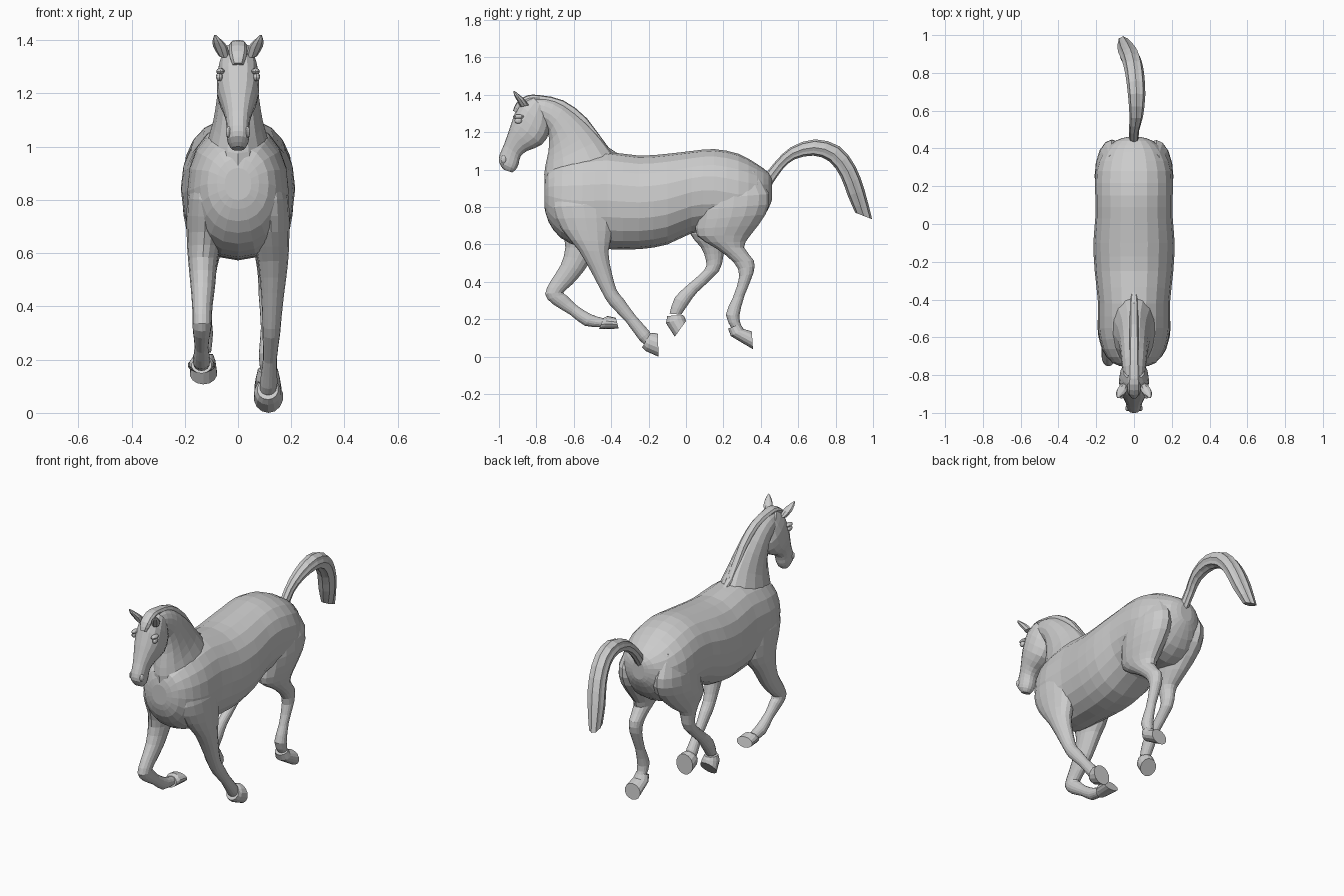
import bpy, bmesh, math
from mathutils import Vector


def spline(rows, steps):
    """Catmull-Rom in-betweens for a list of station tuples."""
    out = []
    for i in range(len(rows) - 1):
        p0, p1 = Vector(rows[max(i - 1, 0)]), Vector(rows[i])
        p2, p3 = Vector(rows[i + 1]), Vector(rows[min(i + 2, len(rows) - 1)])
        for s in range(steps):
            t = s / steps
            out.append(0.5 * (2 * p1 + (p2 - p0) * t + (2 * p0 - 5 * p1 + 4 * p2 - p3) * t * t
                              + (3 * p1 - p0 - 3 * p2 + p3) * t ** 3))
    return out + [Vector(rows[-1])]


def loft(name, rows, sides=16, steps=2, power=1.0, ridge=0.0):
    """Each station: edge A (y, z), opposite edge B (y, z), half width, centre x."""
    bm = bmesh.new()
    rings = []
    for ay, az, by, bz, w, x in spline(rows, steps):
        ring = []
        for k in range(sides):
            t = 2 * math.pi * k / sides
            c, s = math.cos(t), math.sin(t)
            g = 1 - ridge * (k % 2)
            c = math.copysign(abs(c) ** power, c) * g
            s = math.copysign(abs(s) ** power, s) * g
            ring.append(bm.verts.new((x + w * s, (ay + by) / 2 + (ay - by) / 2 * c,
                                      (az + bz) / 2 + (az - bz) / 2 * c)))
        rings.append(ring)
    for r0, r1 in zip(rings, rings[1:]):
        for k in range(sides):
            j = (k + 1) % sides
            bm.faces.new((r0[k], r0[j], r1[j], r1[k]))
    bm.faces.new(rings[0])
    bm.faces.new(rings[-1])
    bmesh.ops.recalc_face_normals(bm, faces=bm.faces)
    mesh = bpy.data.meshes.new(name)
    bm.to_mesh(mesh)
    bm.free()
    ob = bpy.data.objects.new(name, mesh)
    bpy.context.collection.objects.link(ob)
    return ob


def ball(name, loc, scale):
    bpy.ops.mesh.primitive_uv_sphere_add(segments=12, ring_count=8, location=loc)
    bpy.context.object.name = name
    bpy.context.object.scale = scale


# Torso: bottom edge, top edge
torso = [(-.757, .80, -.757, .92, .05), (-.735, .72, -.735, 1.0, .115), (-.67, .635, -.66, 1.05, .165),
         (-.56, .585, -.55, 1.08, .19), (-.42, .575, -.42, 1.095, .19), (-.25, .575, -.25, 1.075, .208),
         (-.10, .60, -.10, 1.085, .215), (.03, .66, .03, 1.10, .205), (.15, .67, .15, 1.11, .205),
         (.28, .65, .28, 1.085, .203), (.38, .70, .38, 1.03, .165), (.44, .79, .44, .985, .10),
         (.46, .84, .46, .95, .04)]
loft("torso", [r + (0,) for r in torso], sides=20, power=.92)

# Neck: throat edge, crest edge
neck = [(-.70, .76, -.33, 1.02, .14), (-.755, .92, -.395, 1.095, .118), (-.752, 1.02, -.45, 1.165, .094),
        (-.735, 1.10, -.535, 1.255, .08), (-.735, 1.19, -.65, 1.345, .07), (-.77, 1.24, -.75, 1.385, .062),
        (-.84, 1.27, -.84, 1.385, .05)]
loft("neck", [r + (0,) for r in neck])

# Mane strip along the crest and forelock on the brow
mane = [(-.37, 1.04, -.35, 1.085, .012), (-.46, 1.12, -.415, 1.12, .022), (-.58, 1.24, -.53, 1.275, .024),
        (-.68, 1.31, -.655, 1.37, .026), (-.78, 1.34, -.78, 1.398, .03), (-.83, 1.34, -.85, 1.397, .034),
        (-.86, 1.32, -.905, 1.36, .034), (-.88, 1.29, -.925, 1.315, .02)]
loft("mane", [r + (0,) for r in mane], sides=10, power=.7)

# Head: brow edge, jaw edge
head = [(-.82, 1.39, -.745, 1.31, .055), (-.89, 1.35, -.728, 1.21, .076), (-.928, 1.265, -.77, 1.135, .078),
        (-.95, 1.20, -.85, 1.10, .06), (-.973, 1.135, -.885, 1.07, .046), (-.996, 1.08, -.895, 1.03, .043),
        (-1.0, 1.04, -.91, 1.0, .04), (-.975, 1.0, -.93, .985, .024)]
loft("head", [r + (0,) for r in head], power=.85)

for s, side in ((1, "right"), (-1, "left")):
    loft("ear_" + side, [(-.885, 1.335, -.84, 1.345, .02, s * .052), (-.907, 1.375, -.862, 1.375, .027, s * .066),
                         (-.92, 1.40, -.89, 1.40, .017, s * .078), (-.922, 1.42, -.915, 1.42, .003, s * .086)], sides=8)
    ball("eye_" + side, (s * .07, -.897, 1.262), (.013, .02, .016))
    ball("brow_" + side, (s * .066, -.895, 1.283), (.016, .03, .012))
    ball("nostril_" + side, (s * .034, -.975, 1.055), (.012, .016, .022))

# Tail: upper edge, lower edge, with hair ridges
tail = [(.42, .97, .46, .92, .025, 0), (.475, 1.04, .515, 1.0, .027, 0), (.56, 1.12, .58, 1.055, .036, .012),
        (.69, 1.162, .68, 1.075, .046, .014), (.82, 1.125, .765, 1.045, .05, .004),
        (.905, 1.02, .825, .965, .052, -.012), (.955, .89, .865, .86, .05, -.034), (.995, .735, .905, .77, .03, -.058)]
loft("tail", tail, sides=16, power=.85, ridge=.12)

# Legs: front edge, back edge down to the pastern; hooves: coronet to sole
shoulder = [(-.69, .92, -.42, .95, .03, .12), (-.715, .80, -.38, .82, .07, .12), (-.665, .68, -.39, .67, .068, .125)]
front_right = [(-.575, .57, -.415, .56, .056, .132), (-.505, .45, -.395, .44, .043, .13),
               (-.452, .35, -.37, .355, .036, .127), (-.41, .28, -.335, .31, .033, .125),
               (-.32, .185, -.27, .22, .026, .12), (-.25, .09, -.195, .135, .033, .115),
               (-.215, .06, -.18, .10, .028, .112)]
front_left = [(-.645, .585, -.47, .575, .056, .132), (-.67, .49, -.545, .46, .046, .132),
              (-.72, .41, -.61, .385, .038, .134), (-.753, .335, -.655, .345, .036, .135),
              (-.71, .28, -.635, .325, .033, .136), (-.62, .225, -.585, .275, .026, .137),
              (-.54, .165, -.505, .225, .033, .137), (-.45, .158, -.44, .205, .028, .137)]
thigh = [(.13, .98, .37, .99, .03, .12), (.07, .84, .445, .87, .085, .118), (.055, .73, .425, .76, .09, .115)]
hind_right = [(.06, .645, .345, .65, .068, .115), (.16, .58, .31, .585, .05, .115),
              (.255, .505, .362, .515, .038, .113), (.285, .43, .36, .445, .034, .112),
              (.25, .315, .312, .325, .026, .112), (.213, .225, .285, .215, .034, .112),
              (.245, .15, .295, .17, .028, .112)]
hind_left = [(.02, .66, .30, .635, .068, .115), (.08, .585, .215, .575, .048, .118),
             (.108, .51, .198, .53, .037, .12), (.095, .46, .175, .455, .033, .122),
             (.005, .38, .06, .345, .026, .125), (-.06, .315, .012, .28, .034, .128),
             (-.088, .23, -.025, .225, .029, .13)]
hoof = {
    "front_right": [(-.235, .05, -.19, .125, .04, .112), (-.215, .03, -.175, .128, .05, .112), (-.147, 0, -.15, .122, .056, .114)],
    "front_left": [(-.465, .148, -.44, .208, .038, .137), (-.44, .148, -.42, .218, .046, .137), (-.36, .15, -.375, .208, .052, .137)],
    "hind_right": [(.225, .15, .29, .175, .038, .112), (.24, .11, .308, .148, .046, .112), (.358, .04, .352, .135, .052, .112)],
    "hind_left": [(-.10, .218, -.015, .222, .037, .13), (-.107, .18, -.005, .208, .046, .13), (-.06, .107, 0, .19, .052, .13)],
}
for name, rows in (("front_right", shoulder + front_right), ("front_left", shoulder + front_left),
                   ("hind_right", thigh + hind_right), ("hind_left", thigh + hind_left)):
    s = 1 if name.endswith("right") else -1
    loft(name + "_leg", [r[:5] + (s * r[5],) for r in rows])
    loft(name + "_hoof", [r[:5] + (s * r[5],) for r in hoof[name]], sides=14, steps=1)
